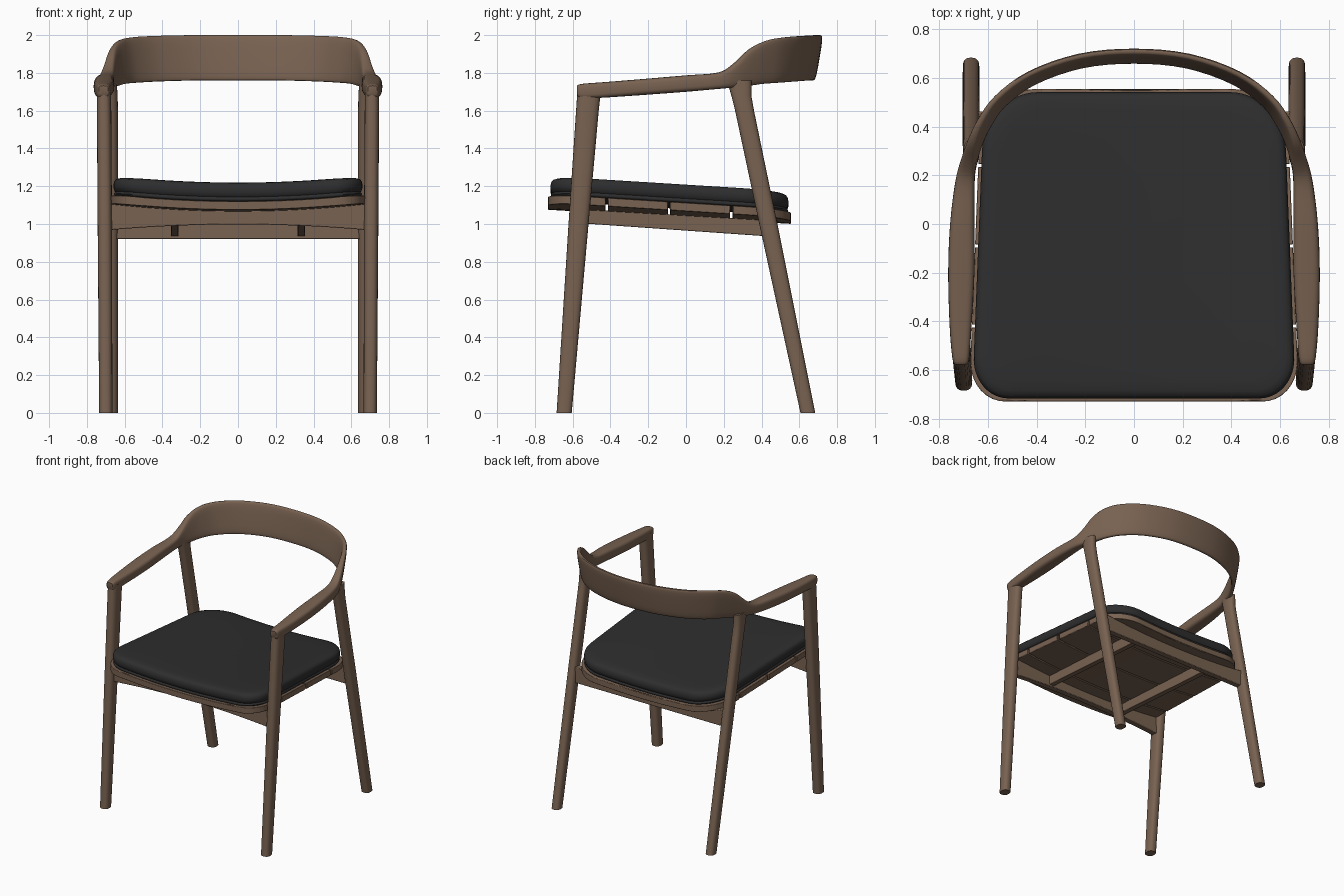
import bpy, bmesh, math
from mathutils import Vector

if "Cube" in bpy.data.objects:
    bpy.data.objects.remove(bpy.data.objects["Cube"], do_unlink=True)


def material(name, rgb):
    m = bpy.data.materials.new(name)
    m.use_nodes = True
    m.diffuse_color = (*rgb, 1)
    m.node_tree.nodes["Principled BSDF"].inputs["Base Color"].default_value = (*rgb, 1)
    return m


WOOD = material("walnut brown", (0.19, 0.123, 0.083))
LEATHER = material("black leather", (0.027, 0.027, 0.027))


def loft(name, rings, mat, bevel=0, angle=40):
    """Skin a list of equal-length closed rings and cap both ends."""
    bm = bmesh.new()
    vr = [[bm.verts.new(p) for p in r] for r in rings]
    n = len(vr[0])
    for a, b in zip(vr, vr[1:]):
        for i in range(n):
            j = (i + 1) % n
            bm.faces.new((a[i], a[j], b[j], b[i]))
    bm.faces.new(vr[0][::-1])
    bm.faces.new(vr[-1])
    bmesh.ops.recalc_face_normals(bm, faces=bm.faces)
    me = bpy.data.meshes.new(name)
    bm.to_mesh(me)
    bm.free()
    ob = bpy.data.objects.new(name, me)
    bpy.context.collection.objects.link(ob)
    me.materials.append(mat)
    bpy.ops.object.select_all(action="DESELECT")
    ob.select_set(True)
    bpy.context.view_layer.objects.active = ob
    if bevel:
        mod = ob.modifiers.new("soft_edges", "BEVEL")
        mod.width, mod.segments = bevel, 2
    bpy.ops.object.shade_smooth_by_angle(angle=math.radians(angle))
    return ob


def superellipse(n, power):
    out = []
    for k in range(n):
        a = 2 * math.pi * k / n
        c, s = math.cos(a), math.sin(a)
        out.append((math.copysign(abs(c) ** (2 / power), c),
                    math.copysign(abs(s) ** (2 / power), s)))
    return out


def catmull(pts, steps):
    """Smooth interpolation through station vectors of any length."""
    out = []
    for i in range(len(pts) - 1):
        p0, p1 = pts[max(i - 1, 0)], pts[i]
        p2, p3 = pts[i + 1], pts[min(i + 2, len(pts) - 1)]
        for s in range(steps):
            t = s / steps
            out.append([0.5 * (2 * b + (c - a) * t + (2 * a - 5 * b + 4 * c - d) * t * t
                               + (3 * b - a - 3 * c + d) * t ** 3)
                        for a, b, c, d in zip(p0, p1, p2, p3)])
    return out + [list(pts[-1])]


# Arms and backrest: one continuous band (x, y, bottom, top, thickness, lean)
half = [
    (.712, -.578, 1.685, 1.732, .05, 0), (.712, -.55, 1.665, 1.742, .07, 0),
    (.713, -.42, 1.67, 1.752, .09, 0), (.71, -.2, 1.685, 1.77, .108, 0),
    (.706, 0, 1.70, 1.787, .1, 0), (.695, .17, 1.715, 1.802, .08, 0),
    (.68, .25, 1.722, 1.848, .065, .01), (.655, .33, 1.73, 1.925, .05, .025),
    (.615, .415, 1.742, 1.97, .04, .035), (.55, .505, 1.748, 1.988, .036, .038),
    (.42, .6, 1.755, 1.996, .035, .04), (.22, .67, 1.76, 2, .035, .04),
    (0, .69, 1.76, 2, .035, .04)]
stations = catmull(half + [(-s[0],) + s[1:] for s in half[-2::-1]], 4)
section = superellipse(28, 3.6)
rings = []
for i, (x, y, zb, zt, th, lean) in enumerate(stations):
    a, b = stations[max(i - 1, 0)], stations[min(i + 1, len(stations) - 1)]
    tx, ty = b[0] - a[0], b[1] - a[1]
    length = math.hypot(tx, ty)
    nx, ny = ty / length, -tx / length
    ring = []
    for u, v in section:
        off = u * th / 2 + v * lean / 2
        ring.append((x + nx * off, y + ny * off, (zb + zt) / 2 + v * (zt - zb) / 2))
    rings.append(ring)
loft("arm_and_back_band", rings, WOOD, angle=50)


# Legs: tapered rounded posts (z, y, x, width, depth)
def leg(name, side, stops):
    shape = superellipse(24, 2.6)
    rings = [[(side * x + u * w / 2, y + v * d / 2, z) for u, v in shape]
             for z, y, x, w, d in stops]
    loft(name, rings, WOOD, angle=50)


for label, side in (("left", 1), ("right", -1)):
    leg("front_leg_" + label, side, [
        (0, -.645, .7, .07, .08), (1, -.569, .705, .076, .106),
        (1.6, -.522, .709, .076, .12), (1.71, -.512, .71, .074, .125)])
    leg("back_leg_" + label, side, [
        (0, .645, .67, .068, .078), (1, .436, .67, .07, .096),
        (1.6, .31, .67, .068, .1), (1.68, .293, .67, .066, .106),
        (1.76, .282, .672, .058, .13)])

# Seat plan shared by slats and cushion
FRONT, BACK = -.73, .555


def half_width(y, grow=0):
    w = .65 - .04 * y + grow
    for dist, rx, ry in ((y - FRONT + grow, .15, .17), (BACK + grow - y, .22, .24)):
        if dist < ry:
            d = min(1, (ry - dist) / ry)
            w -= rx * (1 - math.sqrt(1 - d * d))
    return w


def underside(x, y):
    return 1.033 - .058 * y + .035 * (x / .65) ** 2


# Seat slats with narrow gaps
SLAT = .045
cuts = [FRONT, -.42, -.09, .24, BACK]
for k in range(4):
    y0 = cuts[k] + (.006 if k else 0)
    y1 = cuts[k + 1] - (.006 if k < 3 else 0)
    rings = []
    for i in range(17):
        y = y0 + (y1 - y0) * (1 - math.cos(math.pi * i / 16)) / 2
        xs = [half_width(y) * (j / 10 - 1) for j in range(21)]
        rings.append([(x, y, underside(x, y)) for x in xs]
                     + [(x, y, underside(x, y) + SLAT) for x in reversed(xs)])
    loft("seat_slat_%d" % (k + 1), rings, WOOD, bevel=.007)

# Cushion: outline rings stacked up the side, then drawn in across the top
INSET = -.013
ya, yb = FRONT - INSET, BACK + INSET
side_pts = []
for i in range(49):
    y = ya + (yb - ya) * (1 - math.cos(math.pi * i / 48)) / 2
    side_pts.append((half_width(y, INSET), y))


def edge(y, w):
    return [(w * (1 - j / 6), y) for j in range(1, 12)]


outline = (side_pts + edge(yb, side_pts[-1][0])
           + [(-x, y) for x, y in reversed(side_pts)]
           + [(-x, y) for x, y in edge(ya, side_pts[0][0])])
mid = (ya + yb) / 2
levels = [(.1, 0), (.5, 0), (.97, 0), (.99, .004), (.996, .012), (.99, .02), (.984, .024),
          (.992, .03), (1, .045), (1, .062), (.994, .08), (.98, .092), (.95, .1),
          (.88, .104), (.7, .107), (.45, .109), (.2, .11), (.03, .11)]
rings = []
for s, h in levels:
    rings.append([(x * s, mid + (y - mid) * s,
                   underside(x * s, mid + (y - mid) * s) + SLAT + h) for x, y in outline])
loft("seat_cushion", rings, LEATHER, angle=60)


# Cross rails, following the dished seat
def cross_rail(name, y, thick, reach, bottom, top):
    rings = []
    for i in range(25):
        x = reach * (i / 12 - 1)
        rings.append([(x, y + dy, z(x)) for dy, z in
                      ((-thick / 2, bottom), (thick / 2, bottom),
                       (thick / 2, top), (-thick / 2, top))])
    loft(name, rings, WOOD, bevel=.004)


cross_rail("front_rail", -.565, .045, .69, lambda x: .998 - .03 * (x / .68) ** 2,
           lambda x: underside(x, -.565) + .004)
cross_rail("back_rail", .44, .045, .66, lambda x: .92,
           lambda x: underside(x, .44) + .004)

# Lengthwise stretchers under the seat
for label, side in (("left", 1), ("right", -1)):
    x = side * .335
    rings = [[(x - .021, y, .965 - .07 * y), (x + .021, y, .965 - .07 * y),
              (x + .021, y, underside(x, y) + .004), (x - .021, y, underside(x, y) + .004)]
             for y in (-.56, .44)]
    loft("stretcher_" + label, rings, WOOD, bevel=.004)
